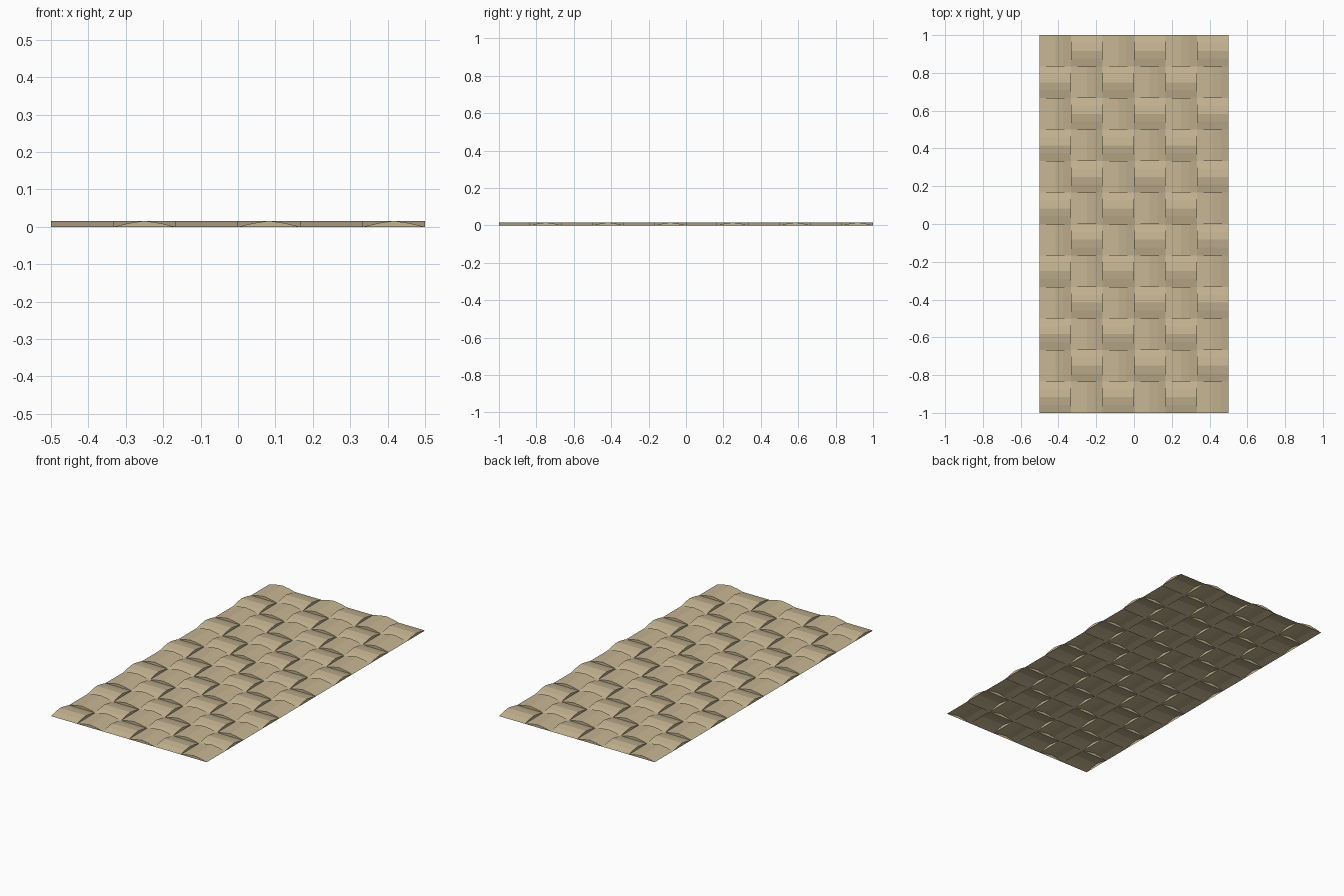
import bpy, bmesh

if "Cube" in bpy.data.objects:
    bpy.data.objects.remove(bpy.data.objects["Cube"])

COLS, ROWS = 6, 12
CELL = 1 / 6          # width of one strand
RISE = 0.016          # height of each hump
# hump profile: position across the cell, height
PROFILE = [(0, 0), (0.25, 0.62), (0.5, 1), (0.75, 0.62), (1, 0)]

straw = bpy.data.materials.new("straw")
straw.diffuse_color = (0.56, 0.46, 0.29, 1)
straw.use_nodes = True
straw.node_tree.nodes["Principled BSDF"].inputs["Base Color"].default_value = straw.diffuse_color


def add_hump(bm, x0, y0, along_x):
    """One visible strand hump: arched top plus its two upright side edges."""
    sides = []
    for s in (0, 1):
        side = []
        for t, h in PROFILE:
            u, v = (t, s) if along_x else (s, t)
            side.append(bm.verts.new((x0 + u * CELL, y0 + v * CELL, h * RISE)))
        sides.append(side)
    a, b = sides
    for k in range(len(PROFILE) - 1):
        quad = (a[k], a[k + 1], b[k + 1], b[k])
        bm.faces.new(quad if along_x else quad[::-1])
    bm.faces.new(a[::-1] if along_x else a)
    bm.faces.new(b if along_x else b[::-1])


def strands(name, along_x):
    """All humps of one weaving direction, on alternating cells."""
    bm = bmesh.new()
    for i in range(COLS):
        for j in range(ROWS):
            if ((i + j) % 2 == 1) == along_x:
                add_hump(bm, -0.5 + i * CELL, -1 + j * CELL, along_x)
    mesh = bpy.data.meshes.new(name)
    bm.to_mesh(mesh)
    bm.free()
    mesh.materials.append(straw)
    bpy.context.collection.objects.link(bpy.data.objects.new(name, mesh))


# woven mat: crosswise and lengthwise strands
strands("crosswise_strands", True)
strands("lengthwise_strands", False)
